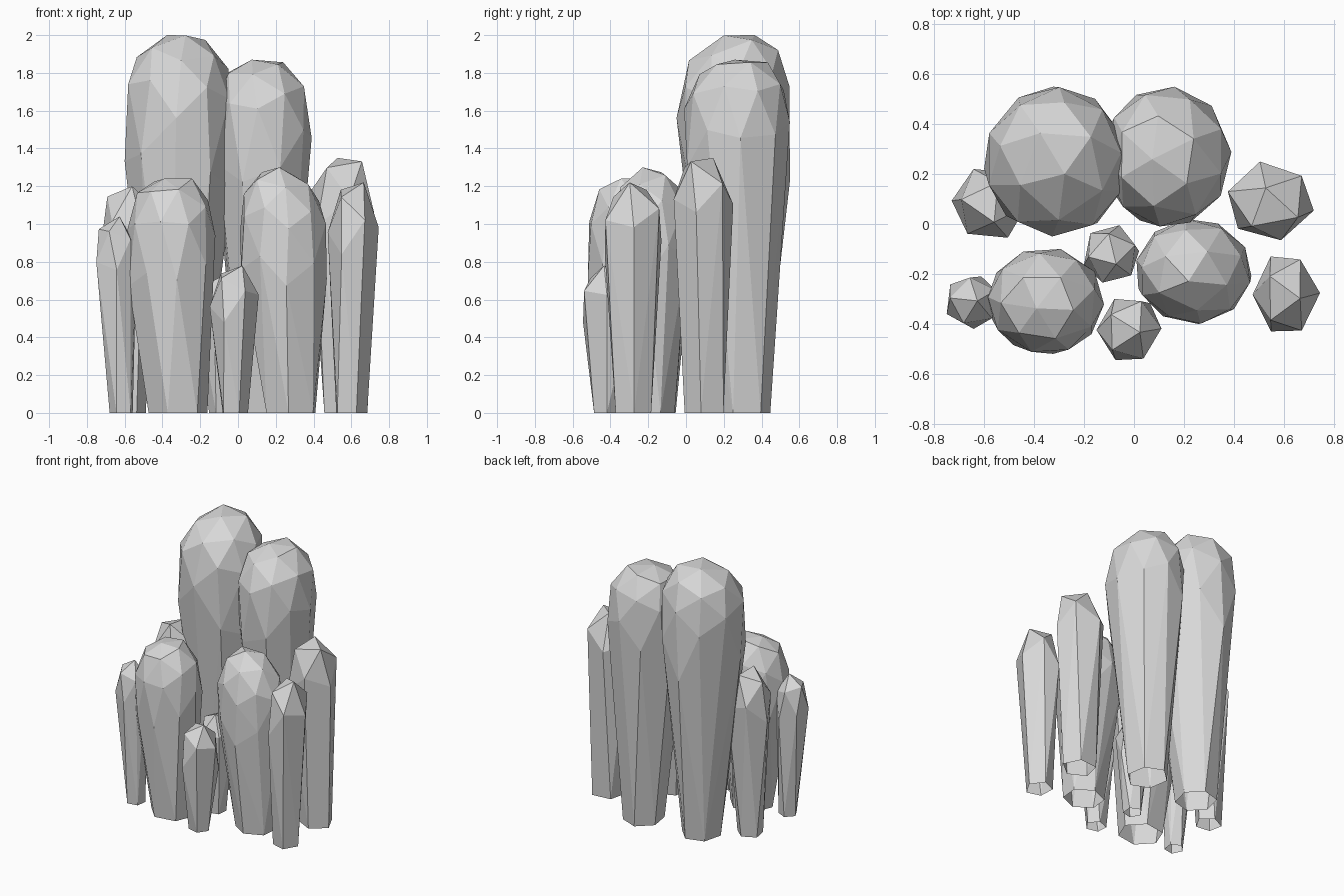
import bpy, bmesh, math
from mathutils import Euler, Vector

if "Cube" in bpy.data.objects:
    bpy.data.objects.remove(bpy.data.objects["Cube"], do_unlink=True)

# Single stone colour
stone = bpy.data.materials.new("grey_stone")
stone.use_nodes = True
colour = (0.69, 0.69, 0.69, 1)
stone.diffuse_color = colour
stone.node_tree.nodes["Principled BSDF"].inputs["Base Color"].default_value = colour


def dome_points(broad, tilt, spin, crown):
    """Tilted icosphere corners, blunted at the crown; broad domes get face points too."""
    bm = bmesh.new()
    bmesh.ops.create_icosphere(bm, subdivisions=1, radius=1)
    points = [v.co.normalized() for v in bm.verts]
    if broad:
        points += [f.calc_center_median().normalized() for f in bm.faces]
    bm.free()
    turn = Euler((math.radians(tilt), 0, math.radians(spin))).to_matrix()
    points = [p for p in (turn @ q for q in points) if p.z > -0.62]
    for p in points:
        p.z = min(p.z, crown)
        if p.z < 0:  # points under the shoulder spread out to the full girth
            p.xy = p.xy.normalized()
    return points


def pillar(name, xs, ys, top, shoulder, broad, tilt, spin, taper,
           lean=(0, 0), peak=(0, 0), crown=1, drop=1.6):
    """Faceted dome on a hollow column that narrows to the ground."""
    mid = Vector(((xs[0] + xs[1]) / 2, (ys[0] + ys[1]) / 2))
    half = Vector(((xs[1] - xs[0]) / 2, (ys[1] - ys[0]) / 2))
    foot = mid + Vector(lean)

    # Fit the dome to its footprint and height
    points = dome_points(broad, tilt, spin, crown)
    low = [min(p[i] for p in points) for i in range(3)]
    high = [max(p[i] for p in points) for i in range(3)]
    bm = bmesh.new()
    for p in points:
        up = max(p.z, 0) / high[2]
        x, y = [mid[i] + peak[i] * up ** 2
                + half[i] * (2 * (p[i] - low[i]) / (high[i] - low[i]) - 1)
                for i in range(2)]
        z = shoulder + (top - shoulder) * up + min(p.z, 0) * half.length * drop
        bm.verts.new((x, y, z))

    # Narrow foot
    sides = 6 if broad else 5
    for k in range(sides):
        a = math.radians(spin) + math.tau * k / sides
        bm.verts.new((foot.x + half.x * taper * math.cos(a),
                      foot.y + half.y * taper * math.sin(a), 0))

    # Wrap the points in flat facets
    hull = bmesh.ops.convex_hull(bm, input=bm.verts)
    spare = {g for g in hull["geom_interior"] + hull["geom_unused"]
             if isinstance(g, bmesh.types.BMVert)}
    bmesh.ops.delete(bm, geom=list(spare), context="VERTS")
    bmesh.ops.dissolve_limit(bm, angle_limit=math.radians(3),
                             verts=bm.verts, edges=bm.edges)
    bmesh.ops.recalc_face_normals(bm, faces=bm.faces)

    # Leave the underside open
    under = [f for f in bm.faces if all(v.co.z < 0.001 for v in f.verts)]
    bmesh.ops.delete(bm, geom=under, context="FACES")
    mesh = bpy.data.meshes.new(name)
    bm.to_mesh(mesh)
    bm.free()
    mesh.materials.append(stone)
    bpy.context.collection.objects.link(bpy.data.objects.new(name, mesh))


# Tall pillars at the back
pillar("tall_right_pillar", (-0.60, -0.03), (-0.05, 0.55), 2.0, 1.68, True, 20, 15, 0.48,
       lean=(0, 0.02), peak=(0.01, 0.05), drop=2)
pillar("tall_left_pillar", (-0.12, 0.39), (-0.01, 0.55), 1.87, 1.59, True, 35, 40, 0.53,
       lean=(0, 0.03), peak=(-0.02, 0.02), crown=0.9, drop=2)

# Broad pillars at the front
pillar("broad_right_pillar", (-0.585, -0.12), (-0.52, -0.10), 1.24, 0.96, True, 30, 70, 0.68,
       lean=(0.035, 0), crown=0.86, drop=1.8)
pillar("broad_left_pillar", (0.01, 0.47), (-0.40, 0.02), 1.30, 0.98, True, 12, 25, 0.62,
       lean=(0.04, 0), peak=(-0.04, 0))

# Slender pillars at the sides
pillar("side_left_pillar", (0.375, 0.72), (-0.065, 0.25), 1.35, 1.12, False, 37, 60, 0.7,
       lean=(0.02, 0.01), peak=(0.02, -0.02))
pillar("side_right_pillar", (-0.73, -0.43), (-0.055, 0.22), 1.20, 0.98, False, 30, 10, 0.62)
pillar("corner_right_pillar", (-0.75, -0.54), (-0.42, -0.21), 1.04, 0.86, False, 12, 100, 0.62,
       lean=(0.03, 0))
pillar("corner_left_pillar", (0.475, 0.745), (-0.43, -0.13), 1.22, 0.97, False, 25, 75, 0.66,
       lean=(-0.015, 0))

# Short pillars in the middle
pillar("short_back_pillar", (-0.20, 0.02), (-0.235, -0.005), 0.73, 0.57, False, 22, 30, 0.58)
pillar("short_front_pillar", (-0.15, 0.11), (-0.545, -0.30), 0.78, 0.60, False, 20, 75, 0.56)
